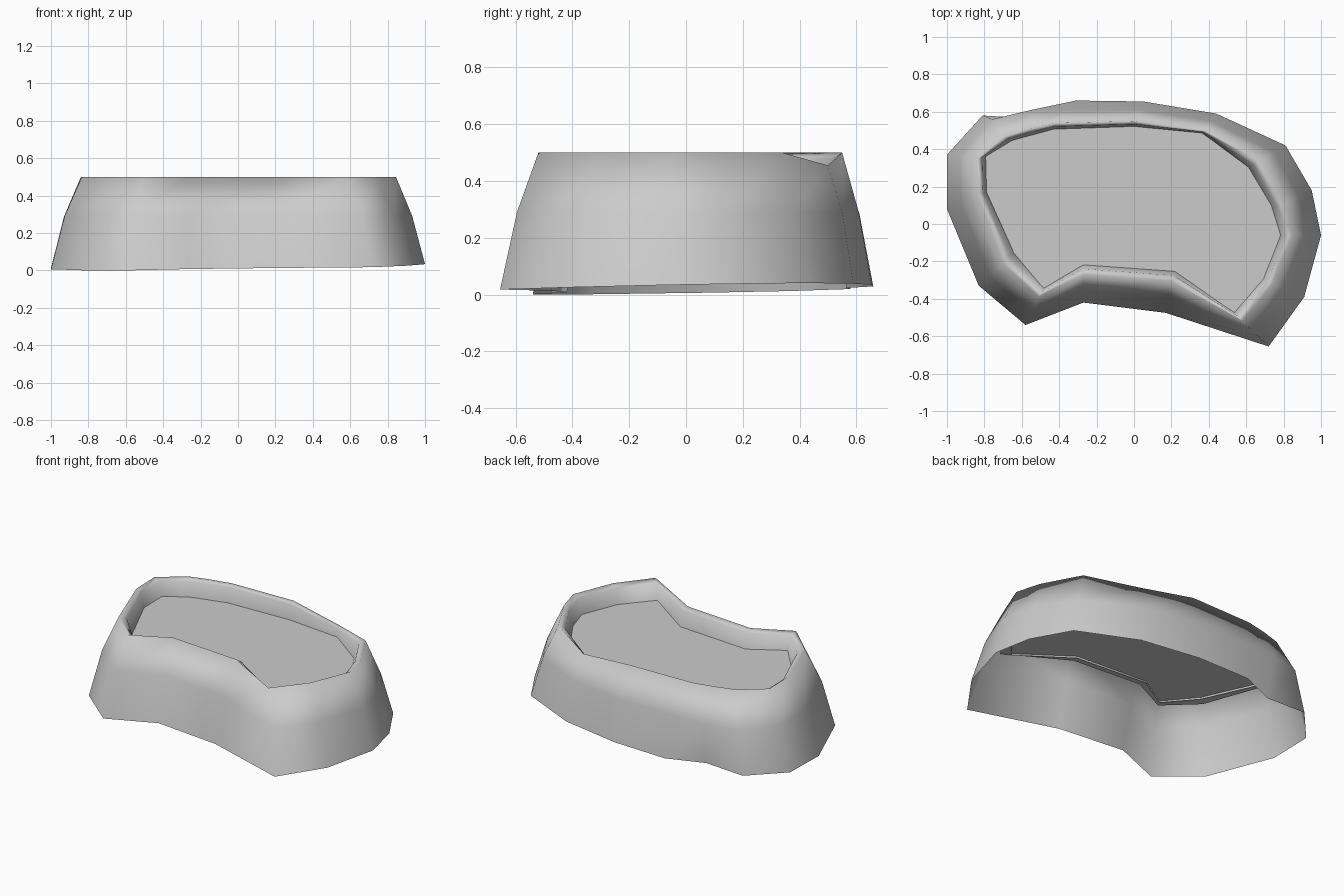
import bpy, bmesh
from mathutils import Vector

if "Cube" in bpy.data.objects:
    bpy.data.objects.remove(bpy.data.objects["Cube"])

# Kidney outlines, matched point for point: foot, outer rim, inner lip
FOOT = [(-1, .37), (-1, .08), (-.83, -.33), (-.58, -.54), (-.27, -.42), (.17, -.475),
        (.72, -.655), (.91, -.39), (1, -.06), (.95, .18), (.81, .42), (.44, .59),
        (.05, .655), (-.31, .66), (-.54, .565), (-.81, .58)]
RIM = [(-.84, .35), (-.835, .16), (-.70, -.21), (-.51, -.39), (-.27, -.27), (.20, -.305),
       (.58, -.52), (.74, -.32), (.845, -.06), (.80, .10), (.67, .34), (.38, .50),
       (.01, .55), (-.42, .54), (-.56, .51), (-.69, .47)]
LIP = [(-.79, .36), (-.785, .17), (-.64, -.15), (-.48, -.34), (-.27, -.215), (.22, -.25),
       (.535, -.47), (.69, -.29), (.78, -.06), (.73, .10), (.61, .30), (.36, .485),
       (0, .52), (-.43, .505), (-.54, .475), (-.65, .445)]
SURFACE_Z = .385


def ring(outline, z):
    return [Vector((x, y, z)) for x, y in outline]


def blend(a, b, t):
    return [p.lerp(q, t) for p, q in zip(a, b)]


def finish(name, bm, smooth):
    for f in bm.faces:
        f.smooth = smooth
    mesh = bpy.data.meshes.new(name)
    bm.to_mesh(mesh)
    bm.free()
    obj = bpy.data.objects.new(name, mesh)
    bpy.context.collection.objects.link(obj)
    return obj


# Basin wall: slightly tilted foot, bowed outside, rim, short inner wall
foot = [Vector((x, y, max(0, .02 + .015 * x + .02 * y))) for x, y in FOOT]
rim = ring(RIM, .5)
mid = blend(foot, rim, .44)
for v in mid:
    v.z = .29
mid[14].y, mid[15].y = .61, .56           # the wall bulges over the dent in the foot
inner = blend(rim, ring(LIP, .5), .55)
for v in inner:
    v.z = .48
rim[11].z, inner[11].z = .455, .44        # low spot in the back rim
rings = [foot, mid, rim, inner, ring(LIP, SURFACE_Z - .015)]

bm = bmesh.new()
loops = [[bm.verts.new(p) for p in r] for r in rings]
n = len(FOOT)
for lo, hi in zip(loops, loops[1:]):
    for i in range(n):
        j = (i + 1) % n
        bm.faces.new((lo[i], lo[j], hi[j], hi[i]))
finish("basin_wall", bm, True)

# Flat surface closing the basin, reaching into the hollow rim
bm = bmesh.new()
bm.faces.new([bm.verts.new(p) for p in ring(RIM, SURFACE_Z)])
finish("basin_surface", bm, False)
